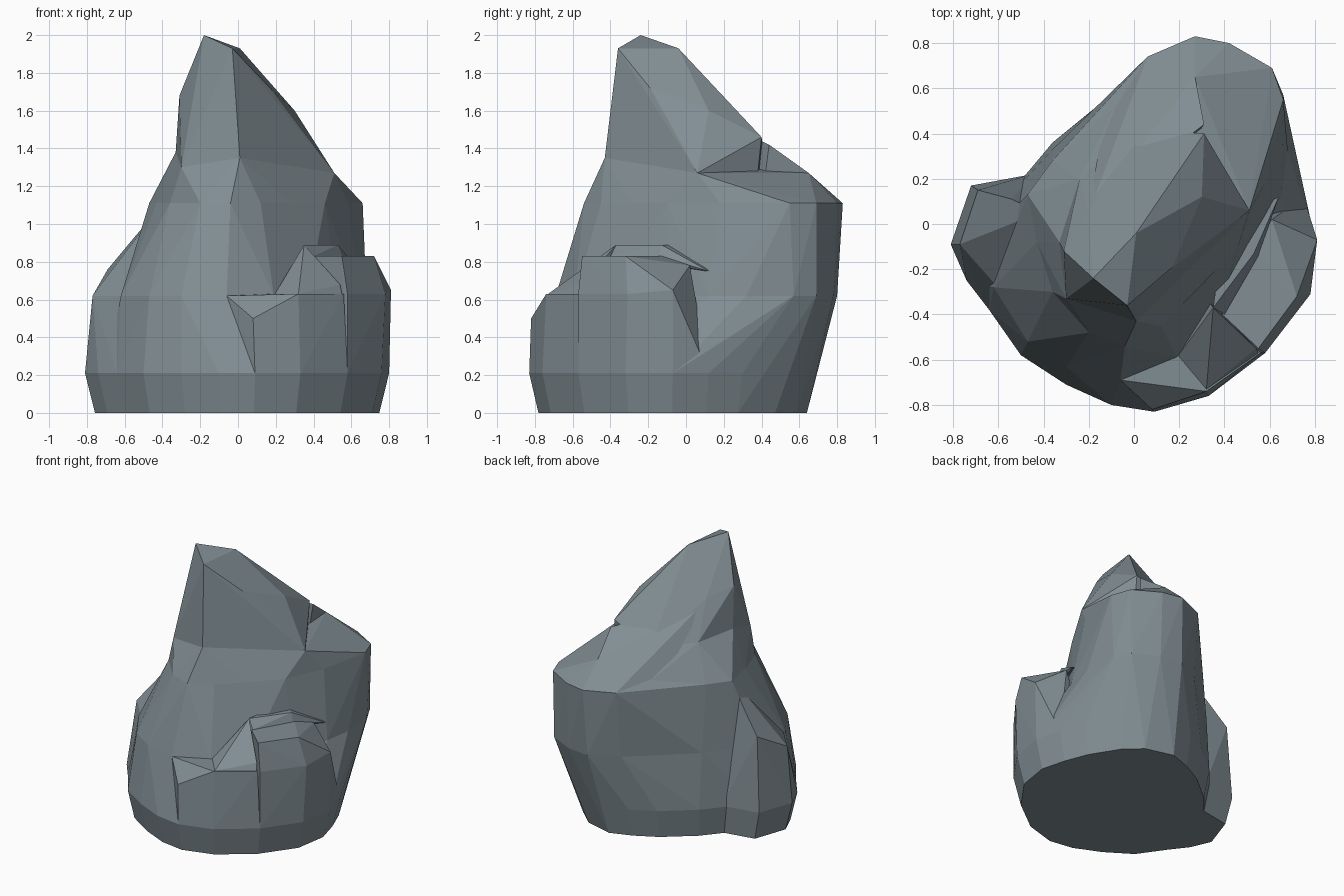
import bpy, bmesh, math

stone = bpy.data.materials.new("slate_stone")
stone.diffuse_color = (0.105, 0.13, 0.14, 1.0)
stone.diffuse_color = (0.22, 0.27, 0.295, 1.0)


def rock(name, *groups):
    """Faceted convex chunk wrapped round groups of 3D points."""
    bm = bmesh.new()
    for g in groups:
        for p in g:
            bm.verts.new(p)
    bmesh.ops.remove_doubles(bm, verts=bm.verts[:], dist=0.002)
    bmesh.ops.convex_hull(bm, input=bm.verts[:])
    loose = [v for v in bm.verts if not v.link_faces]
    bmesh.ops.delete(bm, geom=loose, context='VERTS')
    bmesh.ops.dissolve_limit(bm, angle_limit=math.radians(2),
                             verts=bm.verts[:], edges=bm.edges[:])
    bmesh.ops.recalc_face_normals(bm, faces=bm.faces[:])
    me = bpy.data.meshes.new(name)
    bm.to_mesh(me)
    bm.free()
    me.materials.append(stone)
    ob = bpy.data.objects.new(name, me)
    bpy.context.collection.objects.link(ob)
    return ob


def at(z, outline):
    return [(x, y, z) for x, y in outline]


def tapered(z, pts, s=0.935, c=(0, -0.08)):
    """Copy an outline shrunk about the base centre, at height z."""
    return [(c[0] + (p[0] - c[0]) * s, c[1] + (p[1] - c[1]) * s, z) for p in pts]


# Outlines of the main mass at three heights
foot = at(0.21, [(-0.70, -0.25), (-0.64, -0.38), (-0.50, -0.58), (-0.30, -0.71),
                 (-0.10, -0.80), (0.09, -0.83), (0.33, -0.76), (0.58, -0.57),
                 (0.76, -0.32), (0.80, -0.07), (0.75, 0.12), (0.68, 0.30),
                 (0.55, 0.51), (0.42, 0.63), (0.20, 0.69), (0.03, 0.63),
                 (-0.14, 0.54), (-0.36, 0.36), (-0.46, 0.22), (-0.62, 0.05)])
waist = at(0.62, [(-0.62, -0.28), (-0.47, -0.52), (-0.30, -0.63), (-0.06, -0.69),
                  (0.19, -0.59), (0.37, -0.41), (0.53, -0.12), (0.65, 0.12),
                  (0.68, 0.32), (0.66, 0.57), (0.60, 0.69), (0.42, 0.78),
                  (0.25, 0.80), (0.05, 0.69), (-0.12, 0.54), (-0.36, 0.33),
                  (-0.50, 0.15), (-0.60, 0.0)])
shoulder = at(1.11, [(-0.43, -0.08), (-0.36, -0.30), (-0.20, -0.48), (-0.04, -0.54),
                     (0.12, -0.45), (0.28, -0.29), (0.46, -0.10), (0.58, 0.18),
                     (0.66, 0.55), (0.61, 0.69), (0.42, 0.80), (0.27, 0.83),
                     (0.06, 0.74), (-0.04, 0.61), (-0.13, 0.50), (-0.36, 0.28),
                     (-0.47, 0.13)])
neck = [(-0.33, -0.08, 1.38), (-0.30, -0.33, 1.30), (0.01, -0.43, 1.35),
        (0.26, -0.16, 1.35), (0.51, 0.06, 1.27), (0.31, 0.38, 1.27),
        (0.0, 0.42, 1.33), (-0.24, 0.20, 1.36)]

rock("lower_body", tapered(0.0, foot), foot, waist)
rock("middle_body", waist, shoulder)

# Neck above the shoulder, low shelf at the back, and the leaning peak
rock("neck", [p for p in shoulder if p[0] < 0.6 and p[1] < 0.7], neck)
rock("back_shelf", [p for p in shoulder if p[1] > 0.1],
     [(0.51, 0.06, 1.27), (0.27, 0.65, 1.27), (0.31, 0.46, 1.27), (0.0, 0.42, 1.33)])
rock("back_slope", [p for p in shoulder if p[1] > 0.45 and p[0] < 0.1],
     [(0.31, 0.44, 1.42), (0.27, 0.65, 1.27), (0.0, 0.42, 1.36),
      (-0.20, 0.05, 1.60), (0.28, 0.40, 1.11)])
rock("peak", neck,
     [(-0.18, -0.24, 2.0), (-0.03, -0.36, 1.93), (0.01, -0.04, 1.93),
      (-0.31, -0.12, 1.68), (0.17, -0.19, 1.72), (0.30, 0.12, 1.60),
      (0.31, 0.40, 1.46), (-0.20, 0.05, 1.62)])

# Low ledge at the front with a ramp up to the block
rock("front_ledge", [p for p in foot if p[0] > 0.05 and p[1] < -0.5],
     [(-0.06, -0.69, 0.62), (0.08, -0.82, 0.50), (0.32, -0.74, 0.63),
      (0.56, -0.57, 0.63), (0.37, -0.38, 0.63), (0.19, -0.57, 0.63)])
rock("ledge_ramp", [(0.19, -0.59, 0.62), (0.32, -0.73, 0.63), (0.55, -0.57, 0.63),
                    (0.54, -0.55, 0.68), (0.35, -0.37, 0.89), (0.30, -0.30, 0.62)])

# Stepped block on the right
rock("side_block", [p for p in foot if p[0] > 0.57 and -0.6 < p[1] < 0.2],
     at(0.83, [(0.39, -0.40), (0.55, -0.55), (0.72, -0.32), (0.53, -0.10)]),
     [(0.58, -0.57, 0.63), (0.78, -0.31, 0.63), (0.81, -0.07, 0.65),
      (0.61, 0.02, 0.78), (0.37, -0.38, 0.21), (0.50, 0.10, 0.21)])
rock("block_step", at(0.89, [(0.35, -0.37), (0.53, -0.13), (0.40, 0.0)]),
     [(0.40, -0.40, 0.83), (0.55, -0.14, 0.83), (0.64, 0.12, 0.75), (0.40, 0.0, 0.75)])

# Buttress on the left
lobe = at(0.21, [(-0.64, -0.38), (-0.74, -0.25), (-0.81, -0.09), (-0.72, 0.17),
                 (-0.45, 0.22)])
rock("left_buttress", tapered(0.0, lobe), lobe,
     [(-0.77, -0.09, 0.62), (-0.69, 0.15, 0.76), (-0.54, 0.11, 0.94),
      (-0.62, -0.26, 0.62), (-0.42, 0.05, 1.08)])
